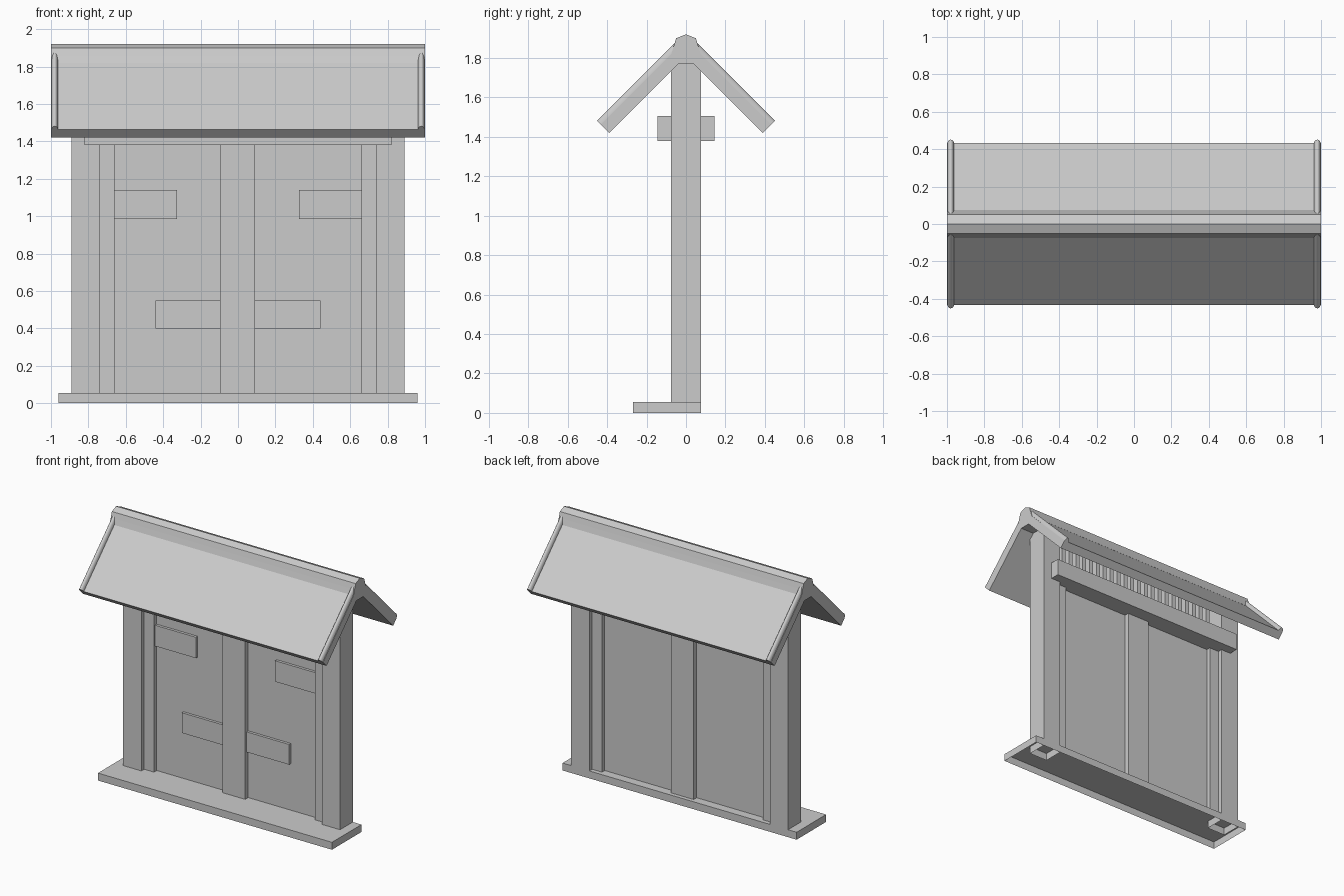
import bpy, bmesh, math
from mathutils import Vector

if "Cube" in bpy.data.objects:
    bpy.data.objects.remove(bpy.data.objects["Cube"])


def finish(name, bm):
    bmesh.ops.recalc_face_normals(bm, faces=bm.faces)
    me = bpy.data.meshes.new(name)
    bm.to_mesh(me)
    bm.free()
    ob = bpy.data.objects.new(name, me)
    bpy.context.collection.objects.link(ob)
    return ob


def box(name, x, y, z, open_bottom=False):
    bm = bmesh.new()
    bmesh.ops.create_cube(bm, size=1)
    for v in bm.verts:
        for i, (a, b) in enumerate((x, y, z)):
            v.co[i] = a if v.co[i] < 0 else b
    bmesh.ops.recalc_face_normals(bm, faces=bm.faces)
    if open_bottom:
        low = [f for f in bm.faces if f.calc_center_median().z < z[0] + 1e-5]
        bmesh.ops.delete(bm, geom=low, context='FACES_ONLY')
        me = bpy.data.meshes.new(name)
        bm.to_mesh(me)
        bm.free()
        ob = bpy.data.objects.new(name, me)
        bpy.context.collection.objects.link(ob)
        return ob
    return finish(name, bm)


def prism(name, start, end):
    # closed solid between two matching outlines
    bm = bmesh.new()
    a = [bm.verts.new(p) for p in start]
    b = [bm.verts.new(p) for p in end]
    bm.faces.new(a)
    bm.faces.new(b[::-1])
    n = len(a)
    for i in range(n):
        j = (i + 1) % n
        bm.faces.new((a[i], b[i], b[j], a[j]))
    return finish(name, bm)


# base tray, open underneath
box("base", (-.96, .96), (-.27, .075), (0, .055), True)

# cross beam
box("cross_beam", (-.82, .82), (-.145, .145), (1.38, 1.505))

# centre post between the doors
box("centre_post", (-.095, .09), (-.045, .045), (.055, 1.4))

for side, s in (("left", -1), ("right", 1)):
    def span(a, b):
        return tuple(sorted((s * a, s * b)))
    # main pillar, door stile and door panel
    box(side + "_pillar", span(.74, .89), (-.075, .075), (0, 1.79), True)
    box(side + "_stile", span(.66, .74), (-.042, .042), (.055, 1.4))
    box(side + "_door_panel", span(.09, .66), (-.01, .01), (.055, 1.4))
    # boards on the front of the doors
    box(side + "_upper_board", span(.325, .66), (-.03, -.01), (.985, 1.14))
    box(side + "_lower_board", span(.092, .44), (-.03, -.01), (.4, .55))

# row of vertical slats above the beam
count = 22
for i in range(count):
    x = -.66 + 1.32 * i / (count - 1)
    box("slat", (x - .016, x + .016), (-.02, .02), (1.5, 1.79))

# roof slabs with a flat under the ridge
half = [(.04, 1.77), (.39, 1.42), (.432, 1.462), (0, 1.894)]
outline = half + [(-y, z) for y, z in half[2::-1]]
prism("roof", [(-1, y, z) for y, z in outline], [(1, y, z) for y, z in outline])

# ridge cap
half = [(.075, 1.82), (.062, 1.86), (.05, 1.90)]
outline = half + [(0, 1.92)] + [(-y, z) for y, z in half[::-1]]
prism("ridge_cap", [(-1, y, z) for y, z in outline], [(1, y, z) for y, z in outline])

# rounded rolls along the gable edges
for sy in (-1, 1):
    up = Vector((0, sy, 1)).normalized()
    for sx in (-1, 1):
        ring = []
        for k in range(9):
            t = math.pi * k / 8
            ring.append(Vector((sx * .98 + .018 * math.cos(t), 0, 0))
                        + up * (.031 * math.sin(t) - .004))
        top = Vector((0, sy * .03, 1.864))
        eave = Vector((0, sy * .432, 1.462))
        ob = prism("edge_roll", [top + p for p in ring], [eave + p for p in ring])
        bpy.ops.object.select_all(action='DESELECT')
        ob.select_set(True)
        bpy.context.view_layer.objects.active = ob
        bpy.ops.object.shade_smooth_by_angle(angle=math.radians(40))
